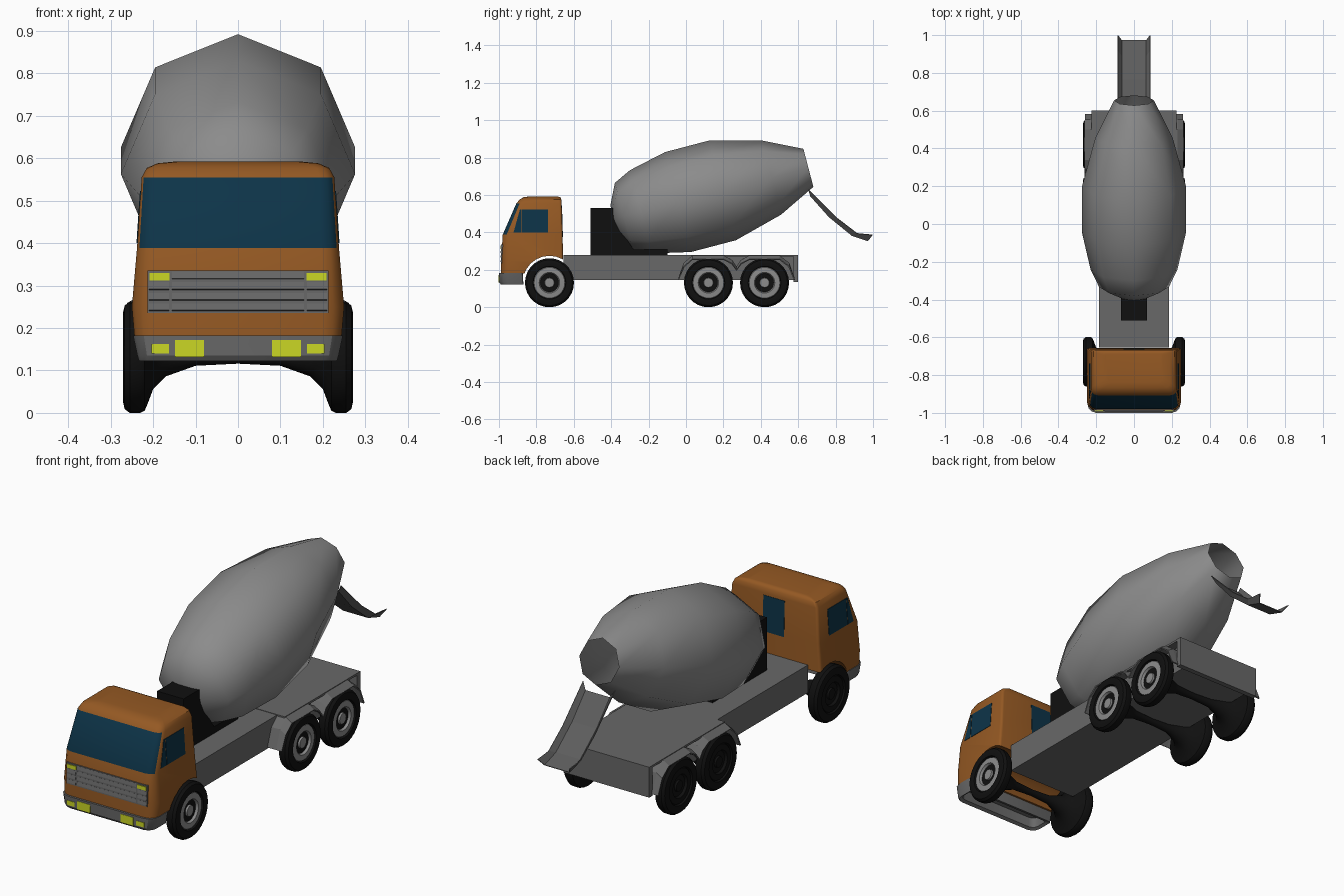
import bpy, bmesh
from math import sin, cos, pi, radians
from mathutils import Vector, Matrix

if "Cube" in bpy.data.objects:
    bpy.data.objects.remove(bpy.data.objects["Cube"])


def material(name, rgb):
    m = bpy.data.materials.new(name)
    m.diffuse_color = (*rgb, 1)
    m.use_nodes = True
    m.node_tree.nodes["Principled BSDF"].inputs["Base Color"].default_value = m.diffuse_color
    return m


ORANGE = material("orange_paint", (0.30, 0.10, 0.017))
BLUE = material("blue_glass", (0.004, 0.034, 0.065))
BLACK = material("black_rubber", (0.005, 0.005, 0.005))
YELLOW = material("yellow_lamp", (0.6, 0.68, 0.018))
STEEL = material("chassis_grey", (0.14, 0.14, 0.14))
DRUM = material("drum_grey", (0.26, 0.26, 0.26))
CHUTE = material("chute_grey", (0.11, 0.11, 0.11))


def smooth(ob, angle=30):
    bpy.ops.object.select_all(action='DESELECT')
    ob.select_set(True)
    bpy.context.view_layer.objects.active = ob
    bpy.ops.object.shade_smooth_by_angle(angle=radians(angle))


def finish(name, bm, *mats):
    bmesh.ops.remove_doubles(bm, verts=bm.verts, dist=1e-5)
    bmesh.ops.recalc_face_normals(bm, faces=bm.faces)
    me = bpy.data.meshes.new(name)
    bm.to_mesh(me)
    bm.free()
    ob = bpy.data.objects.new(name, me)
    bpy.context.collection.objects.link(ob)
    for m in mats:
        me.materials.append(m)
    return ob


def loft(name, rings, mats=(STEEL,), closed=True, caps=True, second=lambda i, j: False):
    """Skin a list of equal-length point rings; second() picks faces for material 1."""
    bm = bmesh.new()
    vs = [[bm.verts.new(p) for p in r] for r in rings]
    n = len(rings[0])
    for i in range(len(rings) - 1):
        for j in range(n if closed else n - 1):
            k = (j + 1) % n
            f = bm.faces.new((vs[i][j], vs[i][k], vs[i + 1][k], vs[i + 1][j]))
            f.material_index = int(second(i, j))
    if closed and caps:
        bm.faces.new(vs[0])
        bm.faces.new(vs[-1])
    return finish(name, bm, *mats)


def lathe(name, profile, n, mat, matrix=Matrix(), angle=30):
    """Revolve (along, radius) points about the local x axis."""
    rings = [[matrix @ Vector((t, r * sin(2 * pi * k / n), r * cos(2 * pi * k / n)))
              for k in range(n)] for t, r in profile]
    ob = loft(name, rings, (mat,), caps=False)
    smooth(ob, angle)
    return ob


def prism(name, pts, x0, x1, mat=STEEL):
    return loft(name, [[(x, y, z) for y, z in pts] for x in (x0, x1)], (mat,))


def box(name, x0, x1, y0, y1, z0, z1, mat=STEEL):
    return prism(name, [(y0, z0), (y1, z0), (y1, z1), (y0, z1)], x0, x1, mat)


def section(z, hw, yf, yb, rf, rb=0.012):
    """Rounded rectangle at height z, starting at the front right corner."""
    pts = []
    for c, (sx, y, r) in enumerate(((1, yf + rf, rf), (1, yb - rb, rb),
                                    (-1, yb - rb, rb), (-1, yf + rf, rf))):
        for k in range(4):
            a = -pi / 2 + c * pi / 2 + k * pi / 6
            pts.append((sx * (hw - r) + r * cos(a), y + r * sin(a), z))
    return pts


def sheet(name, rows, thickness, mat=STEEL):
    ob = loft(name, rows, (mat,), closed=False)
    mod = ob.modifiers.new("thickness", 'SOLIDIFY')
    mod.thickness = thickness
    mod.offset = 0
    return ob


# Cab shell with wrap-around windscreen
cab = loft("cab", [section(*s) for s in (
    (0.18, 0.244, -0.99, -0.657, 0.045),
    (0.25, 0.25, -0.988, -0.657, 0.05),
    (0.388, 0.238, -0.98, -0.66, 0.042),
    (0.555, 0.227, -0.907, -0.665, 0.035),
    (0.577, 0.215, -0.888, -0.667, 0.03),
    (0.588, 0.19, -0.868, -0.672, 0.03),
    (0.592, 0.15, -0.84, -0.685, 0.03))], (ORANGE, BLUE),
    second=lambda i, j: i == 2 and j in (15, 0, 1, 13, 14))

# Wheel arch and rear underside cut away from the cab
arch = [(-0.73 + 0.143 * cos(a * pi / 12), 0.132 + 0.143 * sin(a * pi / 12)) for a in range(4, 13)]
cutter = prism("arch_cutter", [(-0.875, 0.1), (-0.6, 0.1), (-0.6, 0.25)] + arch, -0.4, 0.4)
cutter.data.materials.clear()
cutter.hide_render = True
mod = cab.modifiers.new("arch", 'BOOLEAN')
mod.operation = 'DIFFERENCE'
mod.solver = 'EXACT'
mod.object = cutter
bpy.context.view_layer.objects.active = cab
bpy.ops.object.modifier_apply(modifier=mod.name)
bpy.data.objects.remove(cutter)
smooth(cab, 35)

# Bumper, hollow underneath
bumper = loft("bumper", [section(0.179, 0.22, -0.975, -0.89, 0.03),
                         section(0.13, 0.22, -0.975, -0.89, 0.03),
                         section(0.122, 0.233, -0.99, -0.868, 0.04),
                         section(0.135, 0.237, -0.999, -0.87, 0.045),
                         section(0.182, 0.247, -1.0, -0.873, 0.05)])
smooth(bumper)

# Side and rear windows
for s, side in ((1, "right"), (-1, "left")):
    for part, pts in (("quarter", [(-0.922, 0.4), (-0.88, 0.4), (-0.88, 0.523), (-0.888, 0.523)]),
                      ("door", [(-0.876, 0.4), (-0.738, 0.4), (-0.738, 0.523), (-0.876, 0.523)])):
        rings = [[(s * (0.238 - (z - 0.388) * 0.066 + d), y, z) for y, z in pts] for d in (-0.006, 0.002)]
        loft(f"{part}_window_{side}", rings, (BLUE,))
prism("rear_window", [(-0.675, 0.375), (-0.658, 0.375), (-0.663, 0.545), (-0.675, 0.545)], -0.056, 0.056, BLUE)

# Grille with slats, headlights and bumper lamps
box("grille_back", -0.213, 0.213, -0.9885, -0.97, 0.235, 0.336)
for k in range(4):
    z = 0.238 + k * 0.025
    slat = [(-0.985, z), (-0.992, z + 0.004), (-0.989, z + 0.02), (-0.98, z + 0.02)]
    prism(f"grille_slat_{k}", slat, -0.155, 0.155)
    for s in (1, -1):
        if k < 3:
            prism(f"grille_side_slat_{k}", slat, s * 0.163, s * 0.21)
for s in (1, -1):
    box("headlight", s * 0.161, s * 0.208, -0.992, -0.98, 0.312, 0.33, YELLOW)
    box("fog_lamp", s * 0.08, s * 0.148, -1.0015, -0.98, 0.132, 0.172, YELLOW)
    box("indicator", s * 0.163, s * 0.204, -1.0015, -0.98, 0.14, 0.162, YELLOW)

# Chassis, rear deck and tail plate
box("chassis", -0.185, 0.185, -0.655, 0.6, 0.145, 0.278)
box("rear_deck", -0.226, 0.226, 0.03, 0.6, 0.27, 0.28)
box("tail_plate", -0.226, 0.226, 0.575, 0.6, 0.135, 0.279)

# Rear mudguards over both axles
GUARD = [(-0.04, 0.15), (-0.01, 0.235), (0.035, 0.274), (0.2, 0.274), (0.245, 0.25), (0.27, 0.215),
         (0.295, 0.25), (0.34, 0.274), (0.5, 0.274), (0.55, 0.235), (0.58, 0.145)]
for s, side in ((1, "right"), (-1, "left")):
    sheet(f"mudguard_{side}", [[(s * 0.18, y, z) for y, z in GUARD],
                               [(s * 0.23, y, z) for y, z in GUARD],
                               [(s * 0.26, y, z - 0.018 * (z > 0.2)) for y, z in GUARD]], 0.006)

# Axles flaring into tyres, plus hubs
HALF = [(0.1, 0.02), (0.17, 0.045), (0.2, 0.075), (0.213, 0.11), (0.22, 0.126), (0.23, 0.131),
        (0.255, 0.131), (0.267, 0.122), (0.271, 0.105), (0.268, 0.088), (0.255, 0.085), (0.25, 0)]
RIM = [(0.25, 0.087), (0.262, 0.082), (0.264, 0.055), (0.25, 0.048)]
CAP = [(0.248, 0.028), (0.26, 0.025), (0.261, 0)]
for name, y in (("front", -0.73), ("middle", 0.12), ("rear", 0.42)):
    at = Matrix.Translation((0, y, 0.131))
    lathe(f"{name}_axle_and_tyres", [(-t, r) for t, r in reversed(HALF)] + [(0, 0.015)] + HALF, 28, BLACK, at)
    for s, mat in ((1, DRUM), (-1, BLACK)):
        lathe(f"{name}_rim", [(s * t, r) for t, r in RIM], 28, mat, at)
        lathe(f"{name}_hub_cap", [(s * t, r) for t, r in CAP], 16, mat, at)

# Drum drive pedestal
prism("drum_pedestal", [(-0.51, 0.278), (-0.51, 0.53), (-0.38, 0.53), (-0.35, 0.41), (-0.28, 0.31),
                        (-0.1, 0.308), (-0.1, 0.278)], -0.07, 0.07, BLACK)

# Eight-sided mixing drum: a shell on a tilted axis, open at the mouth
c, s = cos(radians(14.7)), sin(radians(14.7))
tilt = Matrix(((0, -1, 0, 0), (c, 0, -s, -0.042), (s, 0, c, 0.5625), (0, 0, 0, 1)))
lathe("mixing_drum", [(-0.358, 0), (-0.355, 0.075), (-0.301, 0.185), (-0.206, 0.23), (0, 0.276),
                      (0.247, 0.276), (0.515, 0.205), (0.72, 0.105)], 8, DRUM, tilt, 50)

# Discharge chute: open channel with flared sides
TOP = [(0.655, 0.63), (0.81, 0.475), (0.915, 0.395), (0.998, 0.387)]
FLOOR = [(0.665, 0.595), (0.765, 0.483), (0.888, 0.383), (0.973, 0.355)]
sheet("discharge_chute", [[(-0.085, *t), (-0.065, *f), (0.065, *f), (0.085, *t)]
                          for t, f in zip(TOP, FLOOR)], 0.004, CHUTE)
